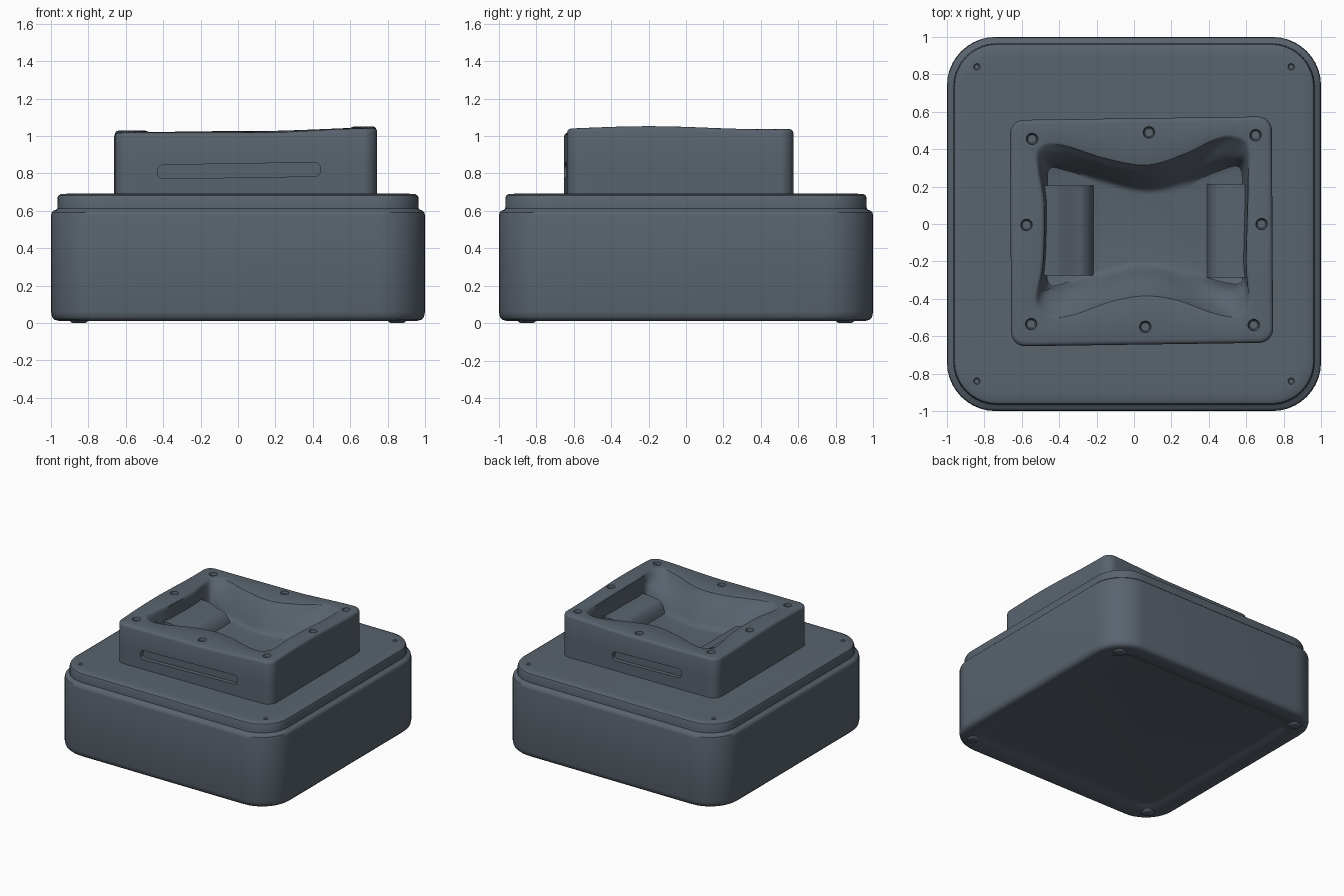
import bpy, bmesh, math
from mathutils import Vector

if "Cube" in bpy.data.objects:
    bpy.data.objects.remove(bpy.data.objects["Cube"])


def rounded_rect(hx, hy, r, cx=0, cy=0, arc=10, edge=1):
    pts = []
    for k, (sx, sy) in enumerate([(1, 1), (-1, 1), (-1, -1), (1, -1)]):
        ox, oy = cx + sx * (hx - r), cy + sy * (hy - r)
        for i in range(arc + 1):
            a = math.pi / 2 * (k + i / arc)
            pts.append((ox + r * math.cos(a), oy + r * math.sin(a)))
        nxt = [(-1, 1), (-1, -1), (1, -1), (1, 1)][k]
        a = math.pi / 2 * (k + 1)
        end = (cx + nxt[0] * (hx - r) + r * math.cos(a), cy + nxt[1] * (hy - r) + r * math.sin(a))
        x0, y0 = pts[-1]
        for i in range(1, edge):
            t = i / edge
            pts.append((x0 + (end[0] - x0) * t, y0 + (end[1] - y0) * t))
    return pts


def loft(name, rings):
    """Skin closed rings of 3D points and cap both ends."""
    bm = bmesh.new()
    loops = [[bm.verts.new(p) for p in ring] for ring in rings]
    n = len(loops[0])
    for a, b in zip(loops, loops[1:]):
        for i in range(n):
            bm.faces.new((a[i], a[(i + 1) % n], b[(i + 1) % n], b[i]))
    bm.faces.new(list(reversed(loops[0])))
    bm.faces.new(loops[-1])
    bmesh.ops.recalc_face_normals(bm, faces=bm.faces[:])
    me = bpy.data.meshes.new(name)
    bm.to_mesh(me)
    bm.free()
    ob = bpy.data.objects.new(name, me)
    bpy.context.collection.objects.link(ob)
    return ob


def select(ob):
    bpy.ops.object.select_all(action='DESELECT')
    ob.select_set(True)
    bpy.context.view_layer.objects.active = ob


def smooth(ob, angle=35):
    select(ob)
    bpy.ops.object.shade_smooth_by_angle(angle=math.radians(angle))


def cut(ob, cutter):
    m = ob.modifiers.new("cut", 'BOOLEAN')
    m.operation, m.solver, m.object = 'DIFFERENCE', 'EXACT', cutter
    select(ob)
    bpy.ops.object.modifier_apply(modifier=m.name)
    bpy.data.objects.remove(cutter, do_unlink=True)


def disc(name, x, y, levels):
    return loft(name, [[(x + r * math.cos(i * math.pi / 10), y + r * math.sin(i * math.pi / 10), z)
                        for i in range(20)] for r, z in levels])


def spline(ctrl, steps=12):
    """Closed Catmull-Rom curve through 2D control points."""
    out, n = [], len(ctrl)
    for i in range(n):
        p = [Vector(ctrl[(i + k) % n]) for k in (-1, 0, 1, 2)]
        for s in range(steps):
            t = s / steps
            out.append(0.5 * (2 * p[1] + (p[2] - p[0]) * t + (2 * p[0] - 5 * p[1] + 4 * p[2] - p[3]) * t * t
                              + (3 * p[1] - p[0] - 3 * p[2] + p[3]) * t ** 3))
    return out


CX, CY = 0.04, -0.04


def cast(curve, pt):
    """Point where the ray from the block centre towards pt meets the curve."""
    c = Vector((CX, CY))
    d = (Vector(pt) - c).normalized()
    for a, b in zip(curve, curve[1:] + curve[:1]):
        a, b = a - c, b - c
        ca, cb = d.x * a.y - d.y * a.x, d.x * b.y - d.y * b.x
        if ca * cb <= 0 and ca != cb and a.dot(d) > 0:
            return c + a.lerp(b, ca / (ca - cb))


# lower body: rounded square with stepped shoulder and shallow underside recess
profile = [(0.80, 0.035), (0.83, 0.03), (0.86, 0.014), (0.96, 0.012), (0.98, 0.017), (0.994, 0.032), (1.0, 0.06),
           (1.0, 0.575), (0.996, 0.592), (0.985, 0.602), (0.972, 0.606), (0.966, 0.613),
           (0.965, 0.67), (0.96, 0.682), (0.945, 0.69), (0.90, 0.692)]
body = loft("lower_body", [[(x, y, z) for x, y in rounded_rect(h, h, 0.26 - (1 - h) * 0.8)] for h, z in profile])
for sx in (-1, 1):
    for sy in (-1, 1):
        # small shoulder dimples and feet
        cut(body, disc("dimple_cutter", sx * 0.84, sy * 0.84, [(0.012, 0.685), (0.024, 0.70)]))
        smooth(disc("foot", sx * 0.85, sy * 0.85, [(0.03, 0.0), (0.042, 0.004), (0.055, 0.02)]))
smooth(body)

# upper block with wavy rim and hourglass cavity
rim = spline([(-0.51, 0.37), (-0.46, 0.415), (-0.37, 0.415), (-0.15, 0.345), (0.07, 0.31), (0.27, 0.37), (0.44, 0.45),
              (0.54, 0.455), (0.605, 0.40), (0.61, 0.2), (0.6, -0.2), (0.61, -0.38), (0.585, -0.46), (0.52, -0.49),
              (0.4, -0.465), (0.22, -0.40), (0.05, -0.38), (-0.12, -0.41), (-0.32, -0.48), (-0.44, -0.49),
              (-0.51, -0.43), (-0.51, -0.35), (-0.485, -0.2), (-0.48, 0.1), (-0.505, 0.27)])
floor = spline([(-0.46, 0.29), (-0.36, 0.29), (-0.15, 0.225), (0.07, 0.18), (0.28, 0.22), (0.46, 0.29), (0.57, 0.30),
                (0.58, 0.1), (0.575, -0.2), (0.58, -0.31), (0.48, -0.315), (0.25, -0.25), (0.05, -0.22),
                (-0.12, -0.25), (-0.34, -0.31), (-0.46, -0.32), (-0.46, -0.1), (-0.455, 0.1)])


def top(x, y):
    t = min(max((x - 0.1) / 0.6, 0), 1)
    return 1.022 + 0.022 * t * t * (3 - 2 * t) + 0.008 * math.cos((y + 0.2) * 5)


def outer(inset):
    pts = rounded_rect(0.70 - inset, 0.605 - inset, 0.075 - inset, CX, CY, 10, 40)
    return [(x - 0.006 * y, y + 0.014 * x) for x, y in pts]


base = outer(0)
rim_pts = [cast(rim, p) for p in base]
floor_pts = [cast(floor, p) for p in base]
rings = [[(x, y, 0.68) for x, y in base], [(x, y, 0.85) for x, y in base]]
for inset, drop in ((0, 0.022), (0.004, 0.01), (0.012, 0.003), (0.025, 0)):
    rings.append([(x, y, top(x, y) - drop) for x, y in outer(inset)])
c = Vector((CX, CY))
for s, drop in ((1.035, 0), (1.015, 0.003), (1.0, 0.012)):
    ring = [c + (p - c) * s for p in rim_pts]
    rings.append([(p.x, p.y, top(p.x, p.y) - drop) for p in ring])
for t, z in ((0.12, 0.99), (0.3, 0.955), (0.5, 0.92), (0.7, 0.875), (0.85, 0.835), (0.95, 0.812), (1.06, 0.80), (1.2, 0.797)):
    rings.append([(*a.lerp(b, t), z) for a, b in zip(rim_pts, floor_pts)])
block = loft("upper_block", rings)

# screw holes around the rim
for x, y in ((-0.545, 0.455), (0.08, 0.49), (0.65, 0.475), (-0.575, -0.005),
             (0.682, 0.0), (-0.55, -0.535), (0.06, -0.55), (0.64, -0.54)):
    z = top(x, y)
    cut(block, disc("hole_cutter", x, y, [(0.022, z - 0.03), (0.028, z - 0.024), (0.031, z), (0.036, z + 0.02)]))

# long front slot and shorter back slot
for x, y, half, tilt in ((0.005, -0.645, 0.435, -0.016), (-0.04, 0.565, 0.31, 0.02)):
    slot = loft("slot_cutter", [[(px, py, z) for px, py in rounded_rect(half, 0.037, 0.03)] for z in (-0.035, 0.05)])
    for v in slot.data.vertices:
        px, py, pz = v.co
        v.co = (x + px, y + pz * (1 if y > 0 else -1) + 0.014 * px, 0.815 - tilt * px + py)
    bm = bmesh.new()
    bm.from_mesh(slot.data)
    bmesh.ops.recalc_face_normals(bm, faces=bm.faces[:])
    bm.to_mesh(slot.data)
    bm.free()
    cut(block, slot)
smooth(block)

# raised ledges at both ends of the cavity
for name, path in (("left_ledge", [(-0.50, 0.78), (-0.21, 0.78), (-0.225, 0.82), (-0.255, 0.865), (-0.29, 0.88),
                                   (-0.34, 0.887), (-0.37, 0.908), (-0.42, 0.918), (-0.50, 0.92)]),
                   ("right_ledge", [(0.62, 0.78), (0.385, 0.78), (0.40, 0.83), (0.42, 0.875), (0.45, 0.895),
                                    (0.53, 0.905), (0.62, 0.91)])):
    y0, y1 = (-0.275, 0.205) if name == "left_ledge" else (-0.285, 0.215)
    smooth(loft(name, [[(x, y, z) for x, z in path] for y in (y0, y1)]), 50)

# dark slate colour
mat = bpy.data.materials.new("dark_slate")
mat.diffuse_color = (0.10, 0.125, 0.155, 1)
mat.use_nodes = True
mat.node_tree.nodes["Principled BSDF"].inputs["Base Color"].default_value = mat.diffuse_color
for ob in bpy.data.objects:
    ob.data.materials.clear()
    ob.data.materials.append(mat)
